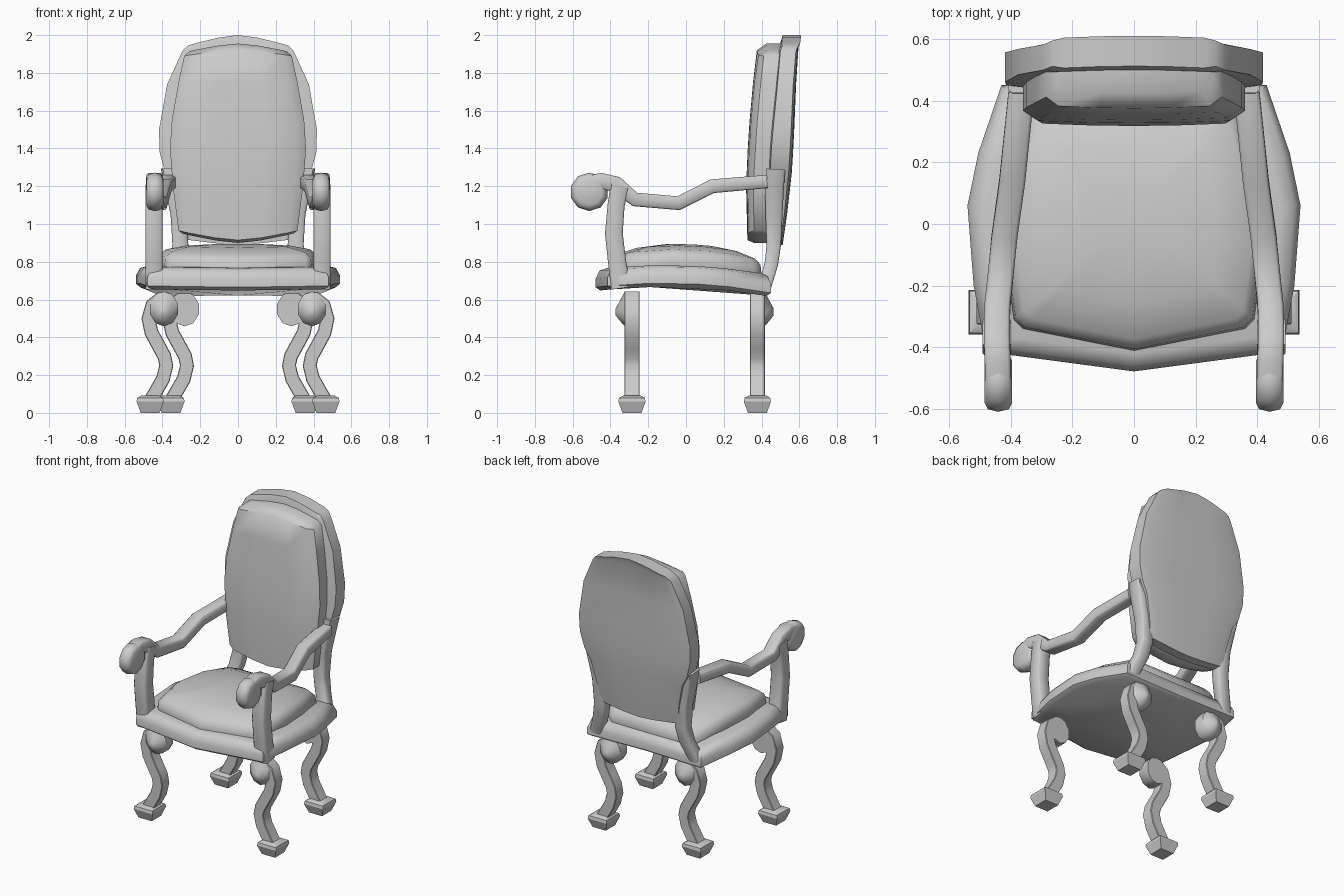
import bpy, bmesh, math
from mathutils import Vector


def make(name, rings, mirror=False, angle=50, strip=False):
    """Skin a list of equal-length point rings, with capped ends (n-gon or quad strip)."""
    bm = bmesh.new()
    vs = [[bm.verts.new(p) for p in r] for r in rings]
    n = len(vs[0])
    for a, b in zip(vs, vs[1:]):
        for i in range(n):
            j = (i + 1) % n
            bm.faces.new((a[i], a[j], b[j], b[i]))
    for r in (vs[0], vs[-1]):
        if strip:
            for i in range(n // 2 - 1):
                bm.faces.new((r[i], r[i + 1], r[n - 2 - i], r[n - 1 - i]))
        else:
            bm.faces.new(r)
    bmesh.ops.recalc_face_normals(bm, faces=bm.faces)
    me = bpy.data.meshes.new(name)
    bm.to_mesh(me)
    bm.free()
    ob = bpy.data.objects.new(name, me)
    bpy.context.collection.objects.link(ob)
    bpy.ops.object.select_all(action='DESELECT')
    ob.select_set(True)
    bpy.context.view_layer.objects.active = ob
    bpy.ops.object.shade_smooth_by_angle(angle=math.radians(angle))
    if mirror:
        ob.modifiers.new("Mirror", 'MIRROR').use_mirror_merge = False
    return ob


def sweep(name, path, ref, w, t, c=0.22, angle=50):
    """Chamfered bar along a path; w = half width along ref, t = half thickness(es)."""
    P, ref, rings = [Vector(p) for p in path], Vector(ref), []
    sec = [(1, 1 - c), (1 - c, 1), (c - 1, 1), (-1, 1 - c),
           (-1, c - 1), (c - 1, -1), (1 - c, -1), (1, c - 1)]
    for i, p in enumerate(P):
        d = P[min(i + 1, len(P) - 1)] - P[max(i - 1, 0)]
        nrm = ref.cross(d).normalized()
        th = t[i] if isinstance(t, (list, tuple)) else t
        rings.append([p + ref * (w * u) + nrm * (th * v) for u, v in sec])
    return make(name, rings, True, angle)


def pad(name, half, levels, bend, cy):
    """Stack of scaled plan outlines, bent along y."""
    full = half + [(-x, y) for x, y in reversed(half) if x > 0]
    rings = []
    for s, z in levels:
        rings.append([(x * s, cy + (y - cy) * s, z + bend(cy + (y - cy) * s)) for x, y in full])
    return make(name, rings)


def panel(name, rows, curve, edge):
    """Upright panel; rows = (z, half width, front y, back y, z drop at the sides)."""
    us = [-1, -0.86, -0.4, 0, 0.4, 0.86, 1]
    rings = []
    for z, hw, yf, yb, drop in rows:
        mid = (yf + yb) / 2
        r = []
        for side, order in ((yf, us), (yb, us[::-1])):
            for u in order:
                k = edge if abs(u) == 1 else 1
                r.append((u * hw, mid + (side - mid) * k - curve * u * u, z - drop * abs(u) ** 1.5))
        rings.append(r)
    return make(name, rings, strip=True)


# Seat frame
pad("seat_frame",
    [(0, -0.478), (0.4, -0.425), (0.48, -0.415), (0.52, -0.2), (0.54, 0.06),
     (0.505, 0.23), (0.43, 0.45), (0, 0.44)],
    [(0.95, 0.645), (1, 0.665), (1, 0.71), (0.96, 0.75), (0.88, 0.76)],
    lambda y: 0.02 - 0.037 * y - 0.164 * y * y, 0.0)

# Seat cushion
pad("seat_cushion",
    [(0, -0.412), (0.36, -0.34), (0.39, -0.31), (0.42, -0.08), (0.395, 0.15),
     (0.34, 0.36), (0.28, 0.40), (0, 0.40)],
    [(0.97, 0.72), (1, 0.77), (0.985, 0.82), (0.91, 0.845), (0.65, 0.865), (0.3, 0.873)],
    lambda y: 0.02 - 0.03 * y - 0.28 * y * y, 0.02)

# Back panel
panel("back_panel",
      [(0.89, 0.29, 0.45, 0.512, -0.03), (1.05, 0.31, 0.445, 0.535, 0),
       (1.20, 0.345, 0.44, 0.552, 0), (1.27, 0.385, 0.445, 0.56, 0),
       (1.38, 0.415, 0.45, 0.567, 0), (1.50, 0.418, 0.46, 0.573, 0),
       (1.74, 0.375, 0.485, 0.583, 0), (1.96, 0.295, 0.50, 0.597, 0.045),
       (2.0, 0.265, 0.512, 0.61, 0.055)], 0.008, 0.85)

# Back cushion
panel("back_cushion",
      [(0.90, 0.295, 0.36, 0.43, -0.05), (0.915, 0.315, 0.325, 0.45, -0.05),
       (1.20, 0.345, 0.318, 0.46, 0), (1.40, 0.36, 0.327, 0.48, 0),
       (1.55, 0.35, 0.337, 0.49, 0), (1.75, 0.315, 0.355, 0.51, 0),
       (1.92, 0.285, 0.375, 0.51, 0.03), (1.955, 0.255, 0.425, 0.51, 0.04)],
      -0.01, 0.6)

# Back posts, curving forward into the seat corners
sweep("back_post", [(0.365, 0.475, 1.29), (0.345, 0.468, 1.19), (0.315, 0.466, 1.05),
                    (0.305, 0.465, 0.89), (0.325, 0.452, 0.79), (0.375, 0.415, 0.66)],
      (1, 0, 0), 0.042, [0.05, 0.05, 0.045, 0.038, 0.036, 0.034])

# Arms
sweep("arm_rail", [(0.44, -0.55, 1.205), (0.442, -0.45, 1.228), (0.445, -0.37, 1.21),
                   (0.443, -0.27, 1.13), (0.42, -0.04, 1.11), (0.395, 0.14, 1.20),
                   (0.365, 0.43, 1.225)],
      (1, 0, 0), 0.042, [0.04, 0.043, 0.043, 0.037, 0.037, 0.037, 0.035])
sweep("arm_post", [(0.445, -0.35, 1.20), (0.445, -0.37, 1.10), (0.445, -0.382, 0.95),
                   (0.445, -0.365, 0.80), (0.445, -0.345, 0.66)],
      (1, 0, 0), 0.046, [0.05, 0.045, 0.047, 0.048, 0.052])

# Arm scrolls: rounded drums across x
make("arm_scroll",
     [[(x, -0.512 + r * math.cos(a), 1.17 + r * math.sin(a))
       for a in [math.pi * (k + 0.5) / 5 for k in range(10)]]
      for x, r in ((0.395, 0.07), (0.406, 0.093), (0.44, 0.102), (0.474, 0.093), (0.485, 0.07))],
     True)

# Legs: S-curved bar, scroll knob facing outward, flared foot
for tag, dx, cy, sgn in (("front", 0, -0.286, -1), ("back", -0.11, 0.378, 1)):
    pts = [(0.36, 0.60), (0.41, 0.605), (0.453, 0.573), (0.474, 0.50), (0.458, 0.425), (0.42, 0.355),
           (0.39, 0.30), (0.38, 0.25), (0.397, 0.18), (0.46, 0.07)]
    sweep(tag + "_leg", [(x + dx, cy, z) for x, z in pts], (0, 1, 0), 0.04,
          [0.035, 0.038] + [0.037] * 8, 0.1, 40)
    make(tag + "_leg_scroll",
         [[(0.392 + dx + 0.85 * r * math.cos(a), cy + sgn * d, z + r * math.sin(a))
           for a in [math.pi * (k + 0.5) / 5 for k in range(10)]]
          for d, r, z in ((-0.04, 0.092, 0.55), (0.038, 0.092, 0.55),
                          (0.066, 0.05, 0.54), (0.086, 0.018, 0.535))], True)
    make(tag + "_foot",
         [[(0.465 + dx + h * u, cy + h * v, z)
           for u, v in ((-1, -1), (1, -1), (1, 1), (-1, 1))]
          for z, h in ((0, 0.05), (0.06, 0.072), (0.08, 0.068), (0.092, 0.045))], True, 30)
